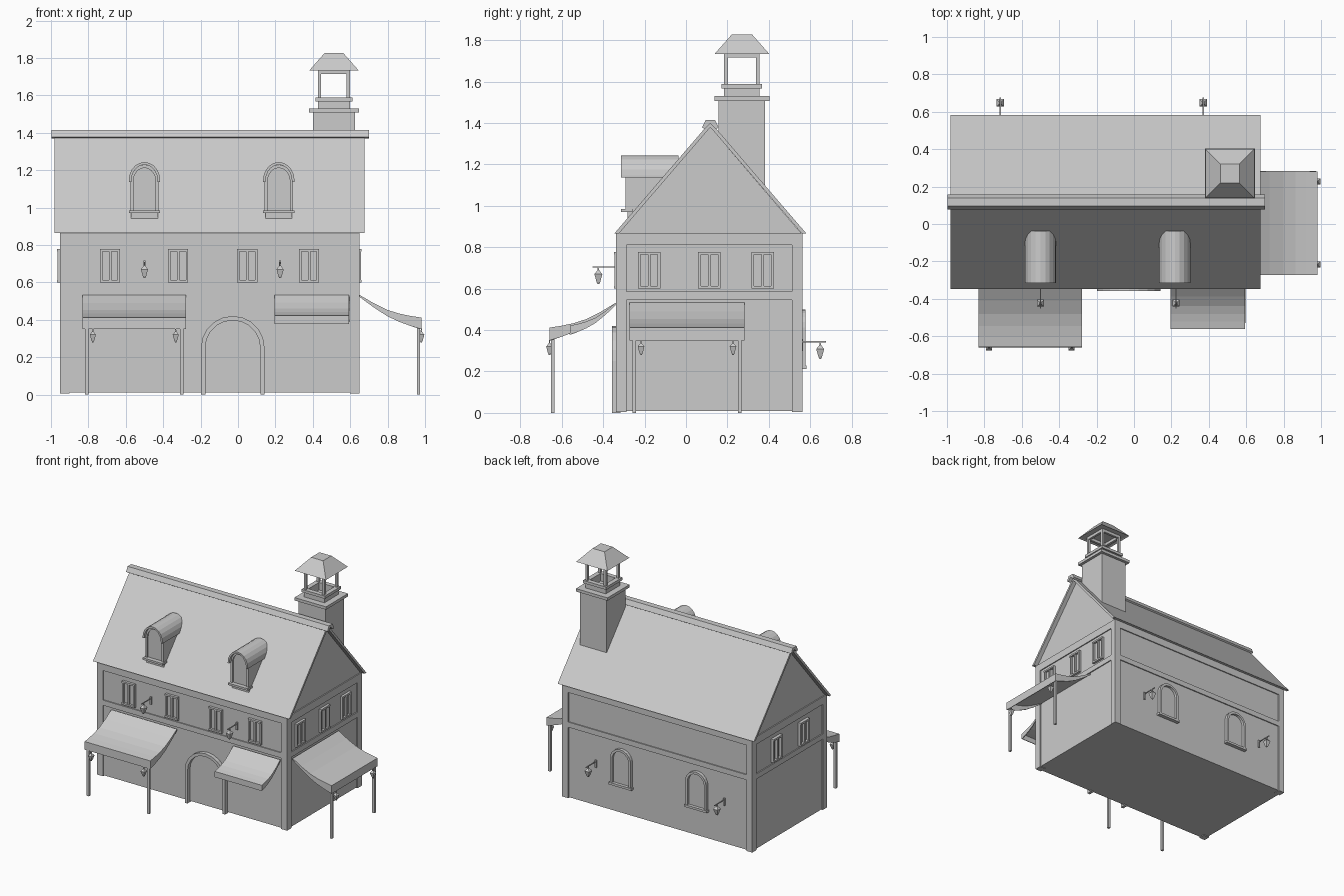
import bpy, math
from mathutils import Matrix

if "Cube" in bpy.data.objects:
    bpy.data.objects.remove(bpy.data.objects["Cube"])

X0, X1, Y0, Y1 = -0.952, 0.65, -0.337, 0.562
YC = (Y0 + Y1) / 2


def wall(deg, x, y):
    return Matrix.Translation((x, y, 0)) @ Matrix.Rotation(math.radians(deg), 4, 'Z')


# Wall frames: u runs along the wall, o points outwards, z is up
FRONT, RIGHT = wall(0, 0, Y0), wall(90, X1, 0)
BACK, LEFT = wall(180, 0, Y1), wall(-90, X0, 0)
WORLD = Matrix.Identity(4)


def build(name, verts, faces, m=WORLD):
    me = bpy.data.meshes.new(name)
    me.from_pydata([m @ Matrix.Translation(v).translation for v in verts], [], faces)
    ob = bpy.data.objects.new(name, me)
    bpy.context.collection.objects.link(ob)
    import bmesh
    bm = bmesh.new()
    bm.from_mesh(me)
    bmesh.ops.recalc_face_normals(bm, faces=bm.faces)
    bm.to_mesh(me)
    bm.free()
    return ob


def loft(name, rings, m=WORLD):
    n = len(rings[0])
    faces = [list(range(n)), list(range((len(rings) - 1) * n, len(rings) * n))]
    for k in range(len(rings) - 1):
        faces += [[k * n + i, k * n + (i + 1) % n, (k + 1) * n + (i + 1) % n, (k + 1) * n + i]
                  for i in range(n)]
    return build(name, [v for r in rings for v in r], faces, m)


def panel(name, pts, o0, o1, m):            # (u, z) outline pushed out of a wall
    return loft(name, [[(u, -o, z) for u, z in pts] for o in (o0, o1)], m)


def box(name, u0, u1, o0, o1, z0, z1, m):
    return panel(name, [(u0, z0), (u1, z0), (u1, z1), (u0, z1)], o0, o1, m)


def along_x(name, pts, x0, x1):             # (y, z) outline extruded along x
    return loft(name, [[(x, y, z) for y, z in pts] for x in (x0, x1)])


def arch(c, w, z0, zs, h, n=10):
    a = [math.pi * (1 - i / n) for i in range(n + 1)]
    return [(c - w, z0)] + [(c + w * math.cos(t), zs + h * math.sin(t)) for t in a] + [(c + w, z0)]


def arch_frame(name, c, w, z0, zs, h, t, o0, o1, m):
    outer, inner = arch(c, w, z0, zs, h), arch(c, w - t, z0, zs, h - t)
    n = len(outer)
    v = [(u, -o, z) for o in (o0, o1) for u, z in outer + inner]
    f = []
    for i in range(n - 1):
        j = i + 1
        f += [[i, j, n + j, n + i], [2*n + i, 2*n + j, 3*n + j, 3*n + i],
              [i, j, 2*n + j, 2*n + i], [n + i, n + j, 3*n + j, 3*n + i]]
    f += [[0, n, 3*n, 2*n], [n - 1, 2*n - 1, 4*n - 1, 3*n - 1]]
    build(name, v, f, m)


# House body with gables, panels slightly recessed behind the timbers
IN = 0.008
along_x("house_body", [(Y0 + IN, 0.01), (Y1 - IN, 0.01), (Y1 - IN, 0.87), (YC, 1.385), (Y0 + IN, 0.87)],
        X0 + IN, X1 - IN)
P = 0.05
for x in (X0, X1 - P):
    for y in (Y0, Y1 - P):
        box("corner_post", x, x + P, -y, -y - P, 0.005, 0.868, WORLD)
for m, a, b in ((FRONT, X0, X1), (BACK, -X1, -X0), (RIGHT, Y0, Y1), (LEFT, -Y1, -Y0)):
    for z0, z1 in ((0.545, 0.585), (0.81, 0.868)):
        box("wall_beam", a + P, b - P, -0.02, 0, z0, z1, m)

# Roof slab and ridge cap
E0, E1, ZE, ZR = -0.347, 0.582, 0.865, 1.405
RC = (E0 + E1) / 2
along_x("roof", [(E0, ZE), (RC, ZR), (E1, ZE), (E1 - 0.022, ZE), (RC, ZR - 0.026), (E0 + 0.022, ZE)],
        -0.98, 0.675)
along_x("ridge_cap", [(RC - 0.04, 1.378), (RC - 0.022, 1.414), (RC + 0.022, 1.414), (RC + 0.04, 1.378),
                      (RC + 0.027, 1.37), (RC, 1.398), (RC - 0.027, 1.37)], -0.998, 0.70)

# Chimney
CX, CY = 0.513, 0.27


def square(r, z):
    return [(CX + sx * r, CY + sy * r, z) for sx, sy in ((-1, -1), (1, -1), (1, 1), (-1, 1))]


def tube(name, r, t, z0, z1):
    rings = [square(r, z0), square(r, z1), square(r - t, z1), square(r - t, z0)]
    f = [[k*4 + i, k*4 + (i+1) % 4, (k+1) % 4*4 + (i+1) % 4, (k+1) % 4*4 + i]
         for k in range(4) for i in range(4)]
    build(name, [v for r_ in rings for v in r_], f)


loft("chimney_shaft", [square(0.112, 1.0), square(0.112, 1.507)])
loft("chimney_ledge", [square(0.133, 1.507), square(0.133, 1.529)])
tube("chimney_neck", 0.086, 0.02, 1.529, 1.567)
tube("chimney_rim", 0.098, 0.035, 1.567, 1.588)
tube("chimney_top_frame", 0.086, 0.018, 1.715, 1.737)
for sx in (-1, 1):
    for sy in (-1, 1):
        x, y = CX + sx * 0.077, CY + sy * 0.077
        box("chimney_post", x - 0.009, x + 0.009, -y - 0.009, -y + 0.009, 1.588, 1.72, WORLD)
loft("chimney_cap", [square(0.122, 1.737), square(0.132, 1.733), square(0.05, 1.826)])

# Dormers
for c in (-0.50, 0.218):
    panel("dormer_body", arch(c, 0.072, 0.93, 1.14, 0.085), -0.3, -0.055, FRONT)
    arch_frame("dormer_window_frame", c, 0.076, 0.98, 1.14, 0.088, 0.016, -0.08, -0.044, FRONT)
    arch_frame("dormer_hood", c, 0.084, 1.137, 1.145, 0.098, 0.014, -0.3, -0.022, FRONT)
    box("dormer_sill", c - 0.083, c + 0.083, -0.08, -0.022, 0.97, 0.985, FRONT)


# Rectangular windows with two lights
def window(c, m, d=0.008):
    w, z0, z1, t = 0.054, 0.60, 0.778, 0.013
    box("window_pane", c - w + 0.005, c + w - 0.005, -0.02, -0.006, z0 + 0.005, z1 - 0.005, m)
    for u in (c - w, c + w - t, c - t / 2):
        box("window_upright", u, u + t, -0.02, d, z0, z1, m)
    for z in (z0, z1 - t):
        box("window_rail", c - w, c + w, -0.02, d + 0.003, z, z + t, m)


for c in (-0.684, -0.32, 0.049, 0.38):
    window(c, FRONT)
for c in (-0.178, 0.113, 0.37):
    window(c, RIGHT)
for c in (-0.27, 0.057):
    window(c, LEFT, 0.012)

# Front door and arched back windows
arch_frame("door_frame", -0.028, 0.17, 0.0, 0.25, 0.17, 0.023, -0.02, 0.021, FRONT)
for c in (-0.15, 0.486):
    arch_frame("back_window_frame", c, 0.088, 0.225, 0.412, 0.088, 0.018, -0.02, 0.016, BACK)
    panel("back_window_pane", arch(c, 0.075, 0.225, 0.412, 0.075), -0.02, -0.004, BACK)
    box("back_window_sill", c - 0.095, c + 0.095, -0.02, 0.02, 0.213, 0.23, BACK)


# Lanterns and wall brackets
def lantern(u, o, z, m, s=1.0):
    prof = [(0.003, 0), (0.004, -0.018), (0.019, -0.037), (0.017, -0.045), (0.009, -0.074), (0.004, -0.085)]
    loft("lantern", [[(u + a * r * s, -o + b * r * s, z + dz * s)
                      for a, b in ((-1, -1), (1, -1), (1, 1), (-1, 1))] for r, dz in prof], m)


def wall_lamp(u, z, m):
    box("lamp_bracket", u - 0.003, u + 0.003, -0.01, 0.115, z - 0.003, z + 0.003, m)
    box("lamp_wall_plate", u - 0.006, u + 0.006, -0.01, 0.004, z - 0.045, z + 0.012, m)
    lantern(u, 0.086, z + 0.002, m)


for u in (-0.50, 0.225):
    wall_lamp(u, 0.705, FRONT)
for u in (0.715, -0.37):
    wall_lamp(u, 0.344, BACK)


# Awnings: sagging cloth with front and side flaps
def awning(u0, u1, out, drop, flap, m, posts=True):
    prof = [(0, 0), (0.22, 0.35), (0.45, 0.66), (0.65, 0.83), (0.83, 0.93), (1, 1)]
    n = len(prof)
    top = [(out * t, 0.53 - drop * d) for t, d in prof]
    low = [(o, z - 0.008 - (flap - 0.008) * t[0]) for (o, z), t in zip(top, prof)]
    v = [(u, -o, z) for line in (top, low) for u in (u0, u1) for o, z in line]
    f = [[n - 1, 2*n - 1, 4*n - 1, 3*n - 1]]
    for i in range(n - 1):
        f += [[i, i + 1, n + i + 1, n + i], [i, i + 1, 2*n + i + 1, 2*n + i],
              [n + i, n + i + 1, 3*n + i + 1, 3*n + i]]
    ob = build("awning_cloth", v, f, m)
    mod = ob.modifiers.new("thickness", 'SOLIDIFY')
    mod.thickness, mod.offset = 0.006, 0
    if posts:
        for u, s in ((u0 + 0.02, 1), (u1 - 0.02, -1)):
            box("awning_post", u - 0.009, u + 0.009, out - 0.022, out - 0.004, 0.0, 0.40, m)
            lantern(u + s * 0.033, out + 0.002, 0.352, m, 0.85)
        box("awning_rail", u0 + 0.01, u1 - 0.01, out - 0.02, out - 0.006, 0.375, 0.39, m)


awning(-0.829, -0.28, 0.32, 0.12, 0.06, FRONT)
awning(0.198, 0.592, 0.222, 0.11, 0.042, FRONT, False)
awning(-0.27, 0.28, 0.328, 0.12, 0.06, RIGHT)
